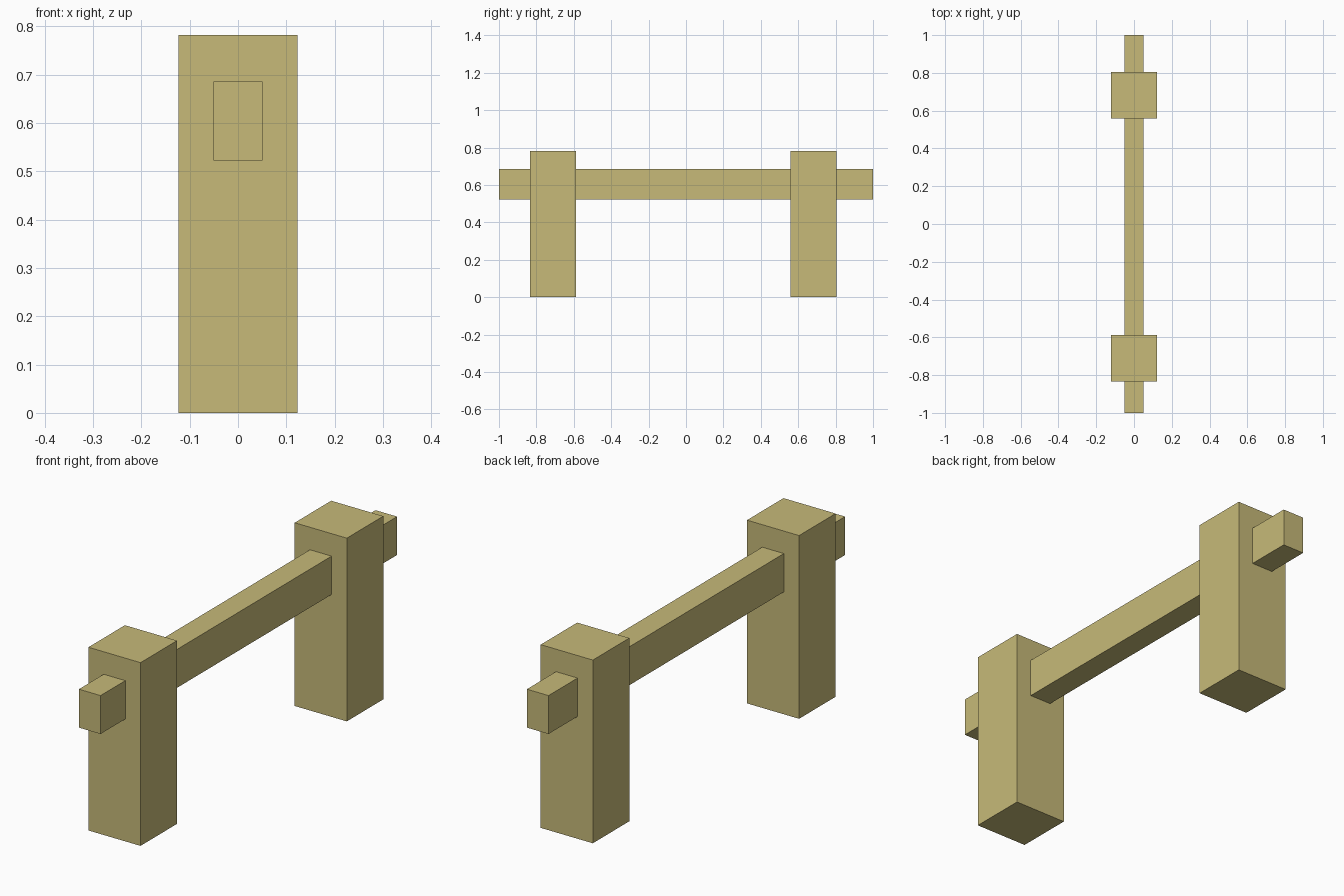
import bpy

if "Cube" in bpy.data.objects:
    bpy.data.objects.remove(bpy.data.objects["Cube"])

wood = bpy.data.materials.new("pale_wood")
wood.diffuse_color = (0.57, 0.49, 0.19, 1.0)
wood.use_nodes = True
wood.node_tree.nodes["Principled BSDF"].inputs["Base Color"].default_value = wood.diffuse_color


def box(name, center, size):
    bpy.ops.mesh.primitive_cube_add(size=1, location=center)
    obj = bpy.context.object
    obj.name = name
    obj.scale = size
    bpy.ops.object.transform_apply(location=False, rotation=False, scale=True)
    obj.data.materials.append(wood)
    return obj


# Square upright posts, slightly uneven along the rail
POST_WIDTH, POST_HEIGHT = 0.246, 0.782
for name, y in (("front_post", -0.71), ("back_post", 0.681)):
    box(name, (0, y, POST_HEIGHT / 2), (POST_WIDTH, POST_WIDTH, POST_HEIGHT))

# Rail running through both posts and projecting at each end
RAIL_BOTTOM, RAIL_TOP = 0.522, 0.686
box("rail", (0, 0, (RAIL_BOTTOM + RAIL_TOP) / 2),
    (0.102, 2.0, RAIL_TOP - RAIL_BOTTOM))
